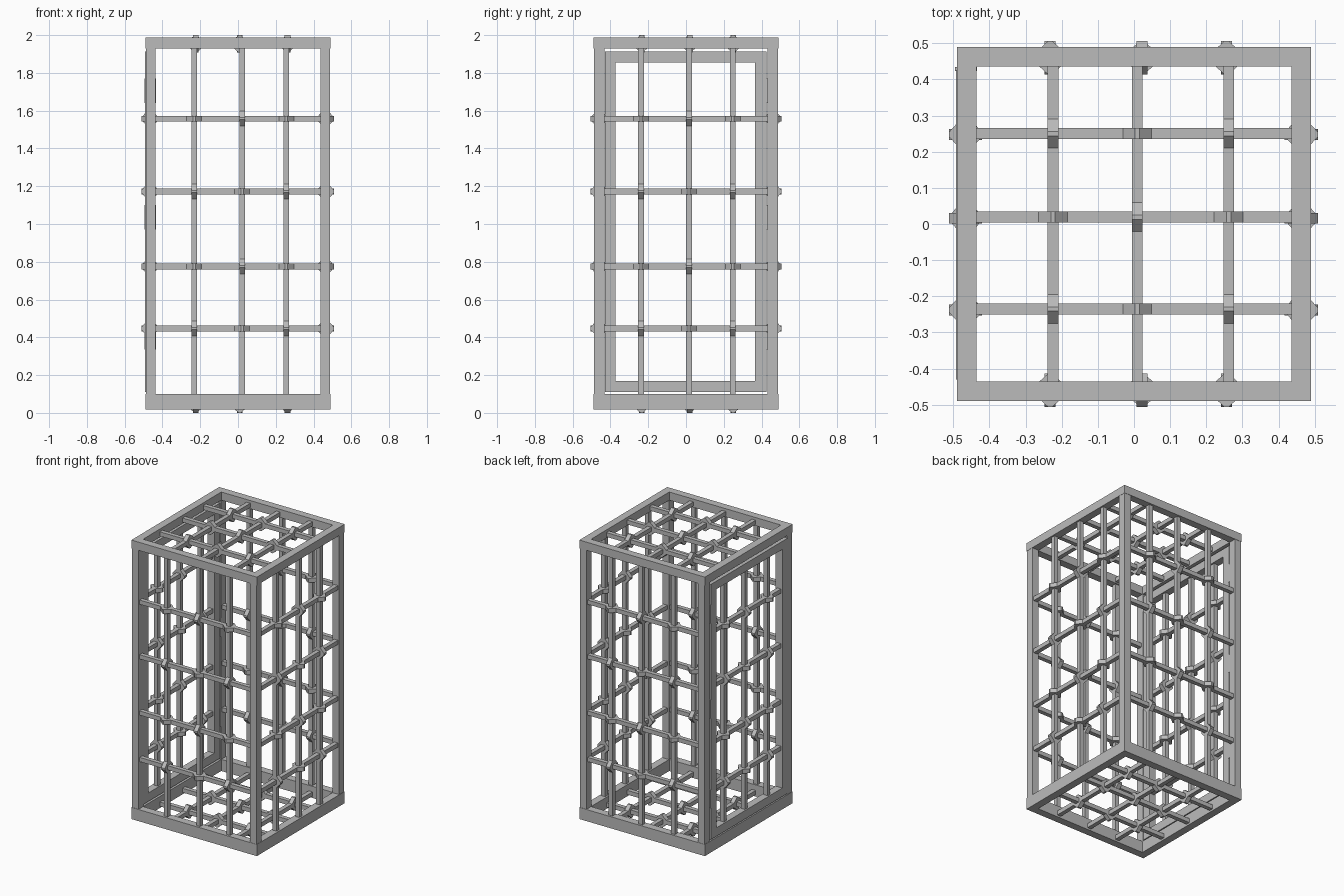
import bpy, bmesh
from mathutils import Vector

old = bpy.data.objects.get("Cube")
if old:
    bpy.data.objects.remove(old, do_unlink=True)

iron = bpy.data.materials.new("grey_iron")
iron.use_nodes = True
grey = (0.5, 0.5, 0.5, 1)
iron.diffuse_color = grey
iron.node_tree.nodes["Principled BSDF"].inputs["Base Color"].default_value = grey

AXES = [Vector((1, 0, 0)), Vector((0, 1, 0)), Vector((0, 0, 1))]
HALF = 0.015      # half thickness of a bar
PEAK = 0.046      # half thickness of a swollen joint
X, Y, Z = 0, 1, 2


def finish(bm, name):
    bmesh.ops.recalc_face_normals(bm, faces=bm.faces)
    mesh = bpy.data.meshes.new(name)
    bm.to_mesh(mesh)
    bm.free()
    mesh.materials.append(iron)
    obj = bpy.data.objects.new(name, mesh)
    bpy.context.collection.objects.link(obj)
    return obj


def add_box(bm, low, high):
    low, high = Vector(low), Vector(high)
    verts = bmesh.ops.create_cube(bm, size=1)["verts"]
    for v in verts:
        v.co = (low + high) / 2 + Vector(a * b for a, b in zip(v.co, high - low))


def add_bar(bm, along, side, out, at, level, ends, knots):
    """Square bar that swells in the out direction at each knot."""
    stations = [(ends[0], HALF)]
    for k in knots:
        stations += [(k - 0.04, HALF), (k - 0.006, PEAK), (k + 0.006, PEAK), (k + 0.04, HALF)]
    stations.append((ends[1], HALF))
    rings = []
    for t, h in stations:
        mid = AXES[along] * t + AXES[side] * at + AXES[out] * level
        rings.append([bm.verts.new(mid + AXES[side] * HALF * a + AXES[out] * h * b)
                      for a, b in ((-1, -1), (1, -1), (1, 1), (-1, 1))])
    for r, s in zip(rings, rings[1:]):
        for i in range(4):
            j = (i + 1) % 4
            bm.faces.new((r[i], r[j], s[j], s[i]))
    bm.faces.new(rings[0])
    bm.faces.new(rings[-1])


def grille(name, u, v, out, level, us, vs, u_ends, v_ends):
    """Crossing bars; the swollen bar alternates from crossing to crossing."""
    bm = bmesh.new()
    for i, pos in enumerate(us):
        knots = [k for j, k in enumerate(vs) if (i + j) % 2 == 0]
        add_bar(bm, v, u, out, pos, level, v_ends, knots)
    for j, pos in enumerate(vs):
        knots = [k for i, k in enumerate(us) if (i + j) % 2 == 1]
        add_bar(bm, u, v, out, pos, level, u_ends, knots)
    return finish(bm, name)


def square_ring(name, z0, z1, outer=0.49, inner=0.436):
    bm = bmesh.new()
    for s in (-1, 1):
        a, b = sorted((s * inner, s * outer))
        add_box(bm, (-outer, a, z0), (outer, b, z1))
        add_box(bm, (a, -inner, z0), (b, inner, z1))
    return finish(bm, name)


# Outer frame
square_ring("base_frame", 0.018, 0.10)
square_ring("top_frame", 1.93, 1.988)
for sx, xname in ((-1, "right"), (1, "left")):
    for sy, yname in ((-1, "front"), (1, "back")):
        bm = bmesh.new()
        xs, ys = sorted((sx * 0.436, sx * 0.488)), sorted((sy * 0.432, sy * 0.488))
        add_box(bm, (xs[0], ys[0], 0.10), (xs[1], ys[1], 1.93))
        finish(bm, f"{yname}_{xname}_post")

# Door frame on the right side
bm = bmesh.new()
for a, b in ((-0.43, -0.372), (0.364, 0.426)):
    add_box(bm, (-0.492, a, 0.11), (-0.44, b, 1.912))
for a, b in ((0.11, 0.17), (1.855, 1.912)):
    add_box(bm, (-0.492, -0.372, a), (-0.44, 0.364, b))
finish(bm, "door_frame")

# Door hinges
bm = bmesh.new()
for z in (0.4, 1.035, 1.705):
    add_box(bm, (-0.495, 0.423, z - 0.065), (-0.435, 0.434, z + 0.065))
finish(bm, "door_hinges")

# Barred panels
wall_x = (-0.232, 0.022, 0.256)
wall_y = (-0.238, 0.016, 0.248)
rows = (0.447, 0.775, 1.172, 1.558)
span, height = (-0.46, 0.46), (0.06, 1.95)
grille("front_bars", X, Z, Y, -0.46, wall_x, rows, span, height)
grille("back_bars", X, Z, Y, 0.46, wall_x, rows, span, height)
grille("left_bars", Y, Z, X, 0.463, wall_y, rows, span, height)
grille("door_bars", Y, Z, X, -0.466, wall_y, rows, (-0.40, 0.40), (0.14, 1.88))
flat_x = (-0.224, 0.009, 0.262)
flat_y = (-0.235, 0.019, 0.25)
grille("roof_bars", X, Y, Z, 1.954, flat_x, flat_y, span, span)
grille("floor_bars", X, Y, Z, 0.046, flat_x, flat_y, span, span)
